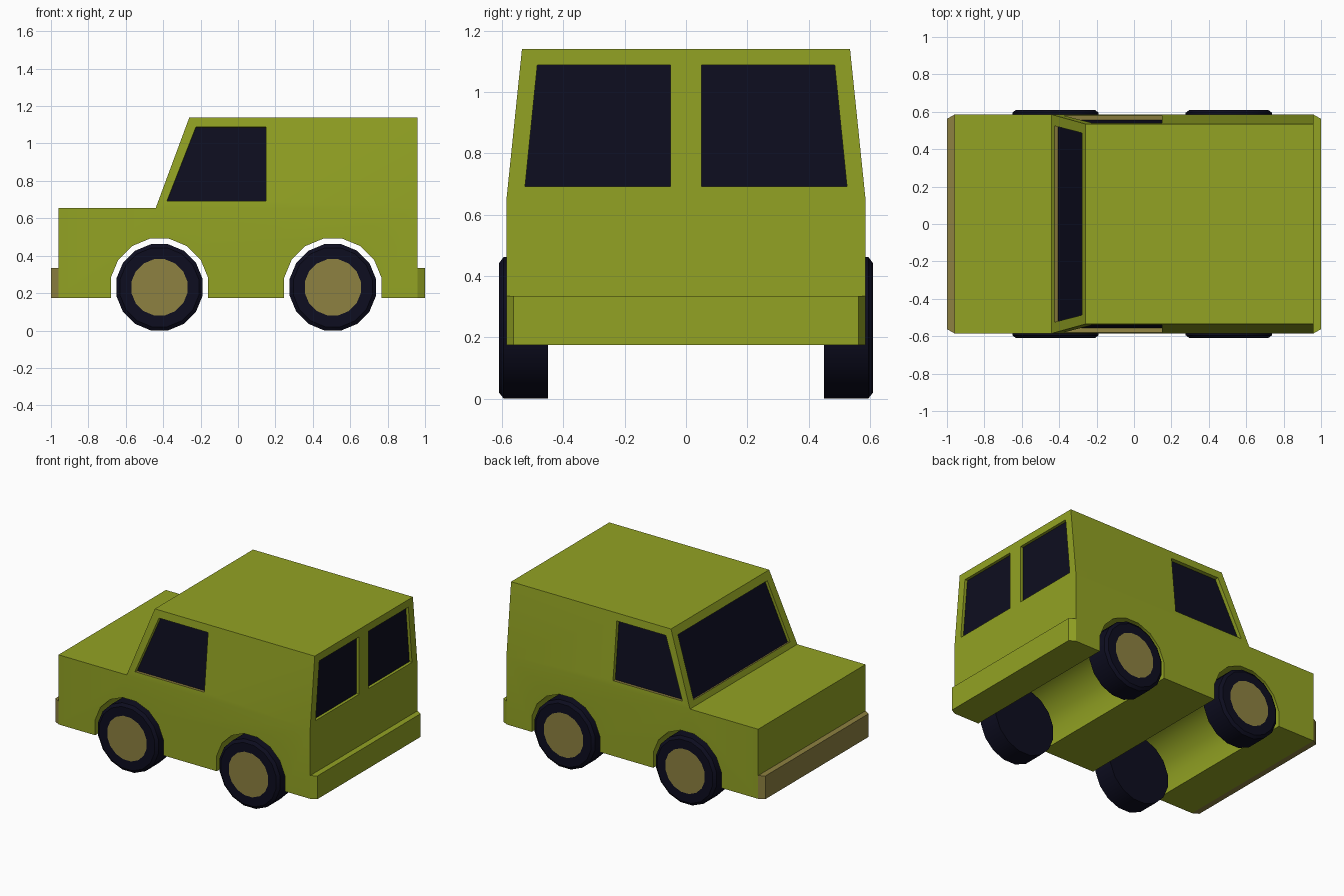
import bpy, bmesh, math
from mathutils import Vector

if "Cube" in bpy.data.objects:
    bpy.data.objects.remove(bpy.data.objects["Cube"])


def material(name, rgb):
    m = bpy.data.materials.new(name)
    m.diffuse_color = (*rgb, 1)
    m.use_nodes = True
    m.node_tree.nodes["Principled BSDF"].inputs["Base Color"].default_value = m.diffuse_color
    return m


MATS = [material("green paint", (0.29, 0.365, 0.017)),
        material("dark rubber and glass", (0.004, 0.004, 0.014)),
        material("tan trim", (0.27, 0.22, 0.052))]
GREEN, DARK, TAN = range(3)


def finish(name, bm):
    bmesh.ops.recalc_face_normals(bm, faces=bm.faces)
    me = bpy.data.meshes.new(name)
    bm.to_mesh(me)
    bm.free()
    for m in MATS:
        me.materials.append(m)
    ob = bpy.data.objects.new(name, me)
    bpy.context.collection.objects.link(ob)
    return ob


def select(ob):
    bpy.ops.object.select_all(action='DESELECT')
    ob.select_set(True)
    bpy.context.view_layer.objects.active = ob


def prism(bm, a, b):
    """Closed solid between two matching loops; returns end b and the walls."""
    va, vb = [bm.verts.new(p) for p in a], [bm.verts.new(p) for p in b]
    bm.faces.new(va)
    end = bm.faces.new(vb[::-1])
    n = len(a)
    walls = [bm.faces.new((va[i], va[(i + 1) % n], vb[(i + 1) % n], vb[i]))
             for i in range(n)]
    return end, walls


AXLES = (-0.42, 0.507)
AXLE_Z = 0.231
FLOOR, WAIST, ROOF = 0.175, 0.655, 1.14
W_LOW, W_TOP = 0.585, 0.535


def half_width(z):
    return W_LOW - (W_LOW - W_TOP) * max(0, z - WAIST) / (ROOF - WAIST)


# body shell: profile with wheel arches, narrowing above the waist
bottom = [(-0.96, FLOOR)]
for cx in AXLES:
    arch = [(cx + 0.265 * math.cos(math.radians(t)),
             AXLE_Z + 0.265 * math.sin(math.radians(t)))
            for t in [191.25 - 22.5 * k for k in range(10)]]
    arch[0], arch[-1] = (arch[0][0], FLOOR), (arch[-1][0], FLOOR)
    bottom += arch
bottom.append((0.96, FLOOR))
outline = bottom + [(0.96, WAIST), (0.96, ROOF), (-0.26, ROOF),
                    (-0.44, WAIST), (-0.96, WAIST)]
nb, n = len(bottom), len(outline)
bm = bmesh.new()
sides = []
for s in (-1, 1):
    v = [bm.verts.new((x, s * half_width(z), z)) for x, z in outline]
    bm.faces.new(v[:nb + 1] + v[nb + 3:])
    bm.faces.new(v[nb:nb + 4])
    sides.append(v)
for i in range(n):
    j = (i + 1) % n
    bm.faces.new((sides[0][i], sides[0][j], sides[1][j], sides[1][i]))
body = finish("body", bm)

# window recesses: dark pane at the bottom of each cut, tan sill where asked
bm = bmesh.new()


def window(pts, normal, depth, sill):
    nrm = Vector(normal).normalized()
    pts = [Vector(p) for p in pts]
    pane, walls = prism(bm, [p + nrm * 0.03 for p in pts],
                        [p - nrm * depth for p in pts])
    pane.material_index = DARK
    if sill:
        walls[0].material_index = TAN    # first edge is the lower one


def screen_x(z):
    return -0.44 + 0.18 * (z - WAIST) / (ROOF - WAIST)


LO, HI = 0.692, 1.088
for s in (-1, 1):
    window([(x, s * half_width(z), z) for x, z in
            ((-0.38, LO), (0.15, LO), (0.15, HI), (-0.225, HI))],
           (0, s * (ROOF - WAIST), W_LOW - W_TOP), 0.025, True)
    window([(0.96, s * y, z) for y, z in
            ((0.05, LO), (0.525, LO), (0.485, HI), (0.05, HI))],
           (1, 0, 0), 0.02, False)
window([(screen_x(z), y, z) for y, z in
        ((-0.525, LO), (0.525, LO), (0.487, HI), (-0.487, HI))],
       (-(ROOF - WAIST), 0, 0.18), 0.02, True)
cutter = finish("window_cutter", bm)
cutter.hide_render = True

mod = body.modifiers.new("windows", 'BOOLEAN')
mod.operation = 'DIFFERENCE'
mod.solver = 'EXACT'
mod.object = cutter
select(body)
bpy.ops.object.modifier_apply(modifier=mod.name)
bpy.data.objects.remove(cutter)
bpy.ops.object.shade_smooth_by_angle(angle=math.radians(25))

# bumpers, narrowing towards their outer faces
for name, s, mat in (("front_bumper", -1, TAN), ("rear_bumper", 1, GREEN)):
    bm = bmesh.new()

    def ring(x, w):
        return [(x, -w, FLOOR), (x, w, FLOOR), (x, w, 0.335), (x, -w, 0.335)]
    prism(bm, ring(s * 0.96, W_LOW), ring(s * 1.0, 0.562))
    for f in bm.faces:
        f.material_index = mat
    finish(name, bm)

# wheels: sixteen-sided tyre with a bevelled outer edge and a tan hub disc
for cx, end in zip(AXLES, ("front", "rear")):
    for s, side in ((-1, "right"), (1, "left")):
        bm = bmesh.new()
        rings = []
        for y, r in ((0.45, 0.235), (0.595, 0.235), (0.61, 0.215), (0.61, 0.153)):
            rings.append([bm.verts.new((
                cx + r * math.cos(math.radians(11.25 + 22.5 * k)), s * y,
                AXLE_Z + r * math.sin(math.radians(11.25 + 22.5 * k))))
                for k in range(16)])
        for a, b in zip(rings, rings[1:]):
            for i in range(16):
                j = (i + 1) % 16
                bm.faces.new((a[i], a[j], b[j], b[i]))
        bm.faces.new(rings[0])
        hub = bm.faces.new(rings[-1])
        for f in bm.faces:
            f.material_index = DARK
        hub.material_index = TAN
        wheel = finish(f"{end}_{side}_wheel", bm)
        select(wheel)
        bpy.ops.object.shade_smooth_by_angle(angle=math.radians(25))
